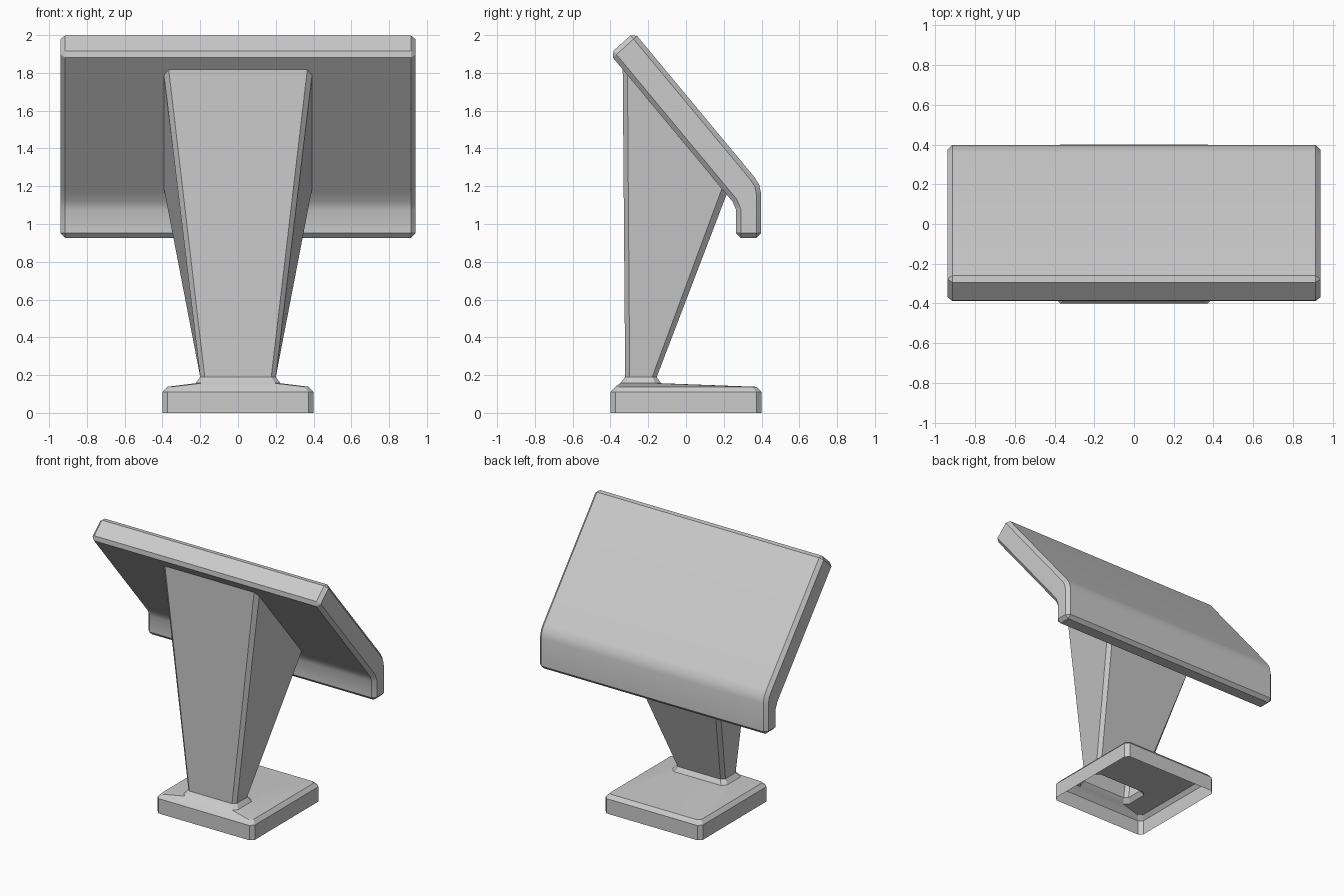
import bpy, bmesh, math

if "Cube" in bpy.data.objects:
    bpy.data.objects.remove(bpy.data.objects["Cube"])


def finish(bm, name):
    bmesh.ops.recalc_face_normals(bm, faces=bm.faces)
    mesh = bpy.data.meshes.new(name)
    bm.to_mesh(mesh)
    bm.free()
    ob = bpy.data.objects.new(name, mesh)
    bpy.context.collection.objects.link(ob)
    bpy.ops.object.select_all(action='DESELECT')
    ob.select_set(True)
    bpy.context.view_layer.objects.active = ob
    bpy.ops.object.shade_smooth_by_angle(angle=math.radians(25))
    return ob


def panel_underside(y):
    return 1.90 - (y + 0.403) * 1.203


def chamfered_ring(bm, xh, y0, y1, c, height):
    """Eight-sided rectangle; height is a function of y."""
    pts = [(-xh + c, y0), (xh - c, y0), (xh, y0 + c), (xh, y1 - c),
           (xh - c, y1), (-xh + c, y1), (-xh, y1 - c), (-xh, y0 + c)]
    return [bm.verts.new((x, y, height(y))) for x, y in pts]


def loft(bm, rings):
    for a, b in zip(rings, rings[1:]):
        for i in range(8):
            j = (i + 1) % 8
            bm.faces.new((a[i], a[j], b[j], b[i]))


# Sloping panel with a downturned lip, all outer edges chamfered
profile = [(-0.275, 2.015), (0.36, 1.251), (0.387, 1.21), (0.398, 1.16),
           (0.398, 0.927), (0.265, 0.927), (0.265, 1.075), (0.247, 1.118),
           (0.204, 1.17), (-0.403, 1.90)]
bm = bmesh.new()
face = bm.faces.new([bm.verts.new((-0.94, y, z)) for y, z in profile])
ext = bmesh.ops.extrude_face_region(bm, geom=[face])
bmesh.ops.translate(bm, vec=(1.88, 0, 0),
                    verts=[g for g in ext['geom'] if isinstance(g, bmesh.types.BMVert)])
bmesh.ops.recalc_face_normals(bm, faces=bm.faces)
sharp = [e for e in bm.edges if e.calc_face_angle(0) > math.radians(35)]
bmesh.ops.bevel(bm, geom=sharp, offset=0.025, offset_type='OFFSET',
                segments=1, profile=0.5, affect='EDGES')
finish(bm, "panel")

# Hollow base (open underneath), collar and flaring stem in one shell
bm = bmesh.new()
levels = [
    (0.40, -0.40, 0.40, 0.027, lambda y: 0.0),
    (0.40, -0.40, 0.40, 0.027, lambda y: 0.11),
    (0.375, -0.375, 0.375, 0.022, lambda y: 0.138),
    (0.225, -0.348, -0.132, 0.03, lambda y: 0.157),
    (0.20, -0.322, -0.155, 0.024, lambda y: 0.19),
    (0.392, -0.335, 0.215, 0.025, panel_underside),
]
loft(bm, [chamfered_ring(bm, *lv) for lv in levels])
finish(bm, "stem_and_base")
